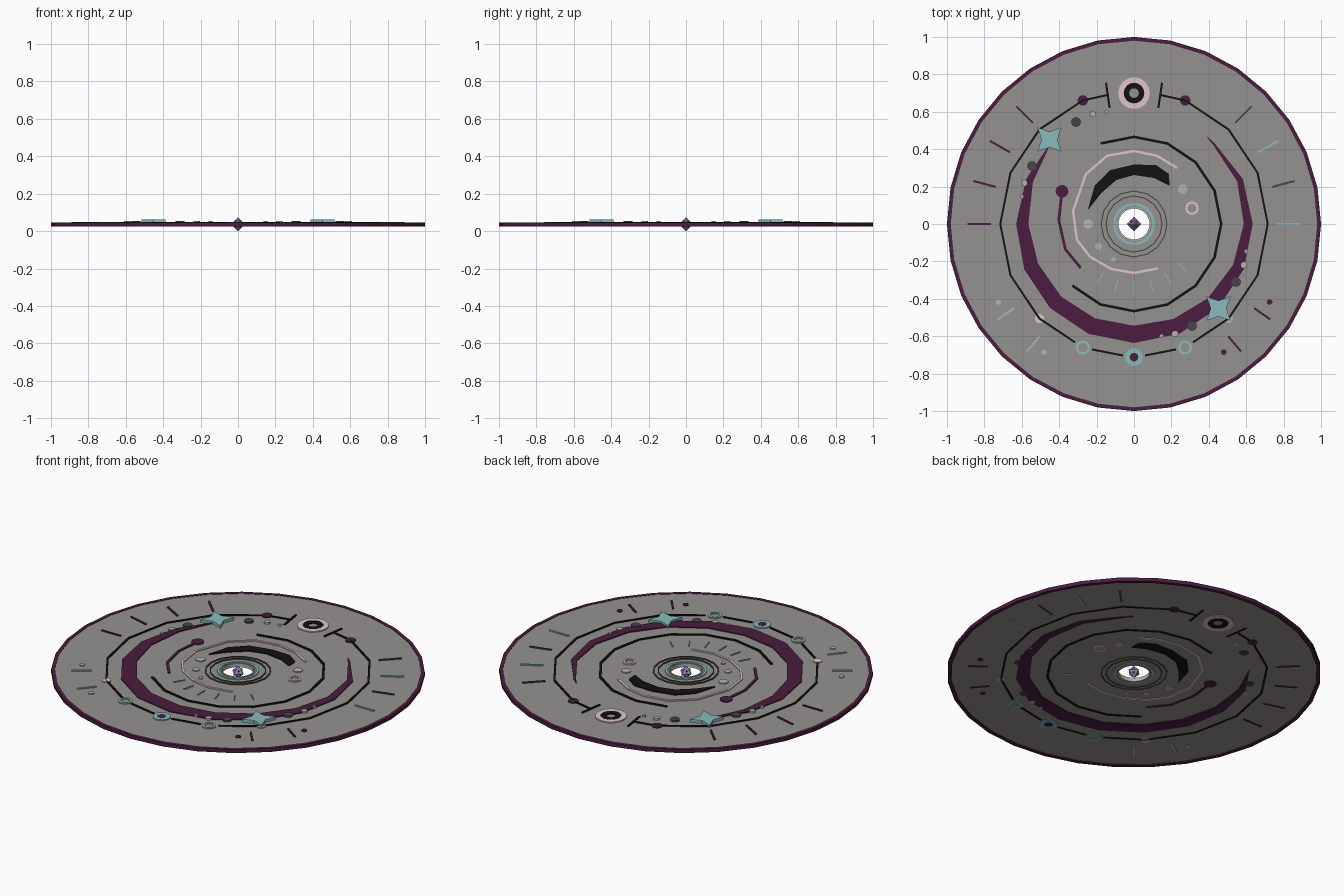
import bpy, bmesh, math
from mathutils import Vector

if "Cube" in bpy.data.objects:
    bpy.data.objects.remove(bpy.data.objects["Cube"])

COLORS = {
    "plum": (0.07, 0.012, 0.05, 1), "black": (0.006, 0.006, 0.006, 1),
    "teal": (0.25, 0.50, 0.52, 1), "pink": (0.75, 0.55, 0.63, 1),
    "light": (0.45, 0.45, 0.43, 1), "dark": (0.06, 0.06, 0.06, 1),
    "glass": (0.30, 0.29, 0.28, 1), "violet": (0.30, 0.22, 0.45, 1),
}
MATS = {}
for key, col in COLORS.items():
    MATS[key] = bpy.data.materials.new(key)
    MATS[key].diffuse_color = col

Z0, Z1 = 0.028, 0.050  # inlays pass through the plate


def finish(bm, name, mat):
    bmesh.ops.recalc_face_normals(bm, faces=bm.faces)
    me = bpy.data.meshes.new(name)
    bm.to_mesh(me)
    bm.free()
    ob = bpy.data.objects.new(name, me)
    bpy.context.collection.objects.link(ob)
    me.materials.append(MATS[mat])
    return ob


def polar(r, deg, c=(0, 0)):
    a = math.radians(deg)
    return Vector((c[0] + r * math.cos(a), c[1] + r * math.sin(a)))


def band(name, mat, outer, inner, z0=Z0, z1=Z1, closed=False):
    """Flat solid strip between two matching point lists."""
    bm = bmesh.new()
    rows = [[bm.verts.new((p[0], p[1], z)) for p, z in
             ((o, z1), (i, z1), (i, z0), (o, z0))] for o, i in zip(outer, inner)]
    n = len(rows)
    for k in range(n if closed else n - 1):
        a, b = rows[k], rows[(k + 1) % n]
        for j in range(4):
            bm.faces.new((a[j], a[(j + 1) % 4], b[(j + 1) % 4], b[j]))
    if not closed:
        bm.faces.new(rows[0])
        bm.faces.new(rows[-1])
    return finish(bm, name, mat)


def ring(name, mat, r1, r0, c=(0, 0), n=16, z0=Z0, z1=Z1):
    ang = [360 * k / n for k in range(n)]
    return band(name, mat, [polar(r1, a, c) for a in ang],
                [polar(r0, a, c) for a in ang], z0, z1, True)


def plate(name, mat, pts, z0=Z0, z1=Z1):
    bm = bmesh.new()
    f = bm.faces.new([bm.verts.new((p[0], p[1], z0)) for p in pts])
    ext = bmesh.ops.extrude_face_region(bm, geom=[f], use_keep_orig=True)
    for v in ext["geom"]:
        if isinstance(v, bmesh.types.BMVert):
            v.co.z = z1
    return finish(bm, name, mat)


def dot(name, mat, c, r, n=16, z1=Z1):
    return plate(name, mat, [polar(r, 360 * k / n, c) for k in range(n)], Z0, z1)


def line(name, mat, pts, w):
    """Constant width mitred polyline."""
    pts = [Vector(p) for p in pts]
    a, b = [], []
    for i, p in enumerate(pts):
        d = (pts[min(i + 1, len(pts) - 1)] - pts[max(i - 1, 0)]).normalized()
        s = Vector((-d.y, d.x)) * w / 2
        a.append(p + s)
        b.append(p - s)
    return band(name, mat, a, b)


# Main plate with central hole, and its rim
ring("plate", "glass", 0.985, 0.085, n=32, z0=0.031, z1=0.044)
ring("rim", "plum", 1.0, 0.98, n=32, z0=0.025, z1=0.046)

# Rings around the centre
ring("eye_ring", "teal", 0.112, 0.098, n=32)
ring("eye_inner_ring", "light", 0.09, 0.083, n=32)
ring("thin_ring_a", "dark", 0.153, 0.147)
ring("thin_ring_b", "dark", 0.179, 0.173)

# Outer sixteen-sided track, broken around its ornaments, mirrored
V = [polar(0.715, 22.5 * k) for k in range(16)]


def trim(a, b, d):
    return a + (b - a).normalized() * d


for side, sx in (("right", 1), ("left", -1)):
    m = lambda p: (p[0] * sx, p[1])
    track = [Vector((0.14, 0.69))] + [V[k] for k in (3, 2, 1, 0, 15, 14)]
    track.append(trim(V[13], V[14], 0.05))
    line("track_" + side, "black", [m(p) for p in track], 0.011)
    line("track_low_" + side, "black",
         [m(trim(V[13], V[12], 0.05)), m(trim(V[12], V[13], 0.06))], 0.011)
    line("track_end_" + side, "black", [(0.15 * sx, 0.755), (0.13 * sx, 0.62)], 0.011)
    dot("track_dot_" + side, "plum", m(V[3]), 0.028)
    ring("teal_ring_" + side, "teal", 0.038, 0.025, m(V[13]))
    col = "plum" if sx > 0 else "light"
    dot("low_dot_a_" + side, col, (0.725 * sx, -0.417), 0.015)
    dot("low_dot_b_" + side, col, (0.48 * sx, -0.685), 0.015)
    dot("track_low_dot_" + side, "light" if sx > 0 else "pink", m(V[14]), 0.025)
    # Radial marks near the rim
    cols = ["teal", "dark", "teal", "dark"] if sx > 0 else ["plum"] * 4
    for deg, c in zip((0, 15, 30, 45, -35, -50), cols + [col, col]):
        line(f"mark_{side}_{deg}", c, [m(polar(0.765 if deg > -1 else 0.785, deg)),
                                       m(polar(0.89, deg))], 0.011)

# Top and bottom medallions
ring("top_medallion", "pink", 0.085, 0.056, (0, 0.70))
ring("top_medallion_core", "black", 0.055, 0.026, (0, 0.70))
ring("bottom_medallion", "teal", 0.048, 0.024, (0, -0.712))
dot("bottom_medallion_core", "plum", (0, -0.712), 0.023)

# Large tapered crescent
ang = [50, 45, 22.5, 0, -22.5, -45, -67.5, -90, -112.5, -135, -157.5, -180, -202.5, -223]
wid = [.004, .012, .033, .048, .062, .075, .085, .092, .09, .085, .08, .065, .04, .004]
rad = [.61, .61, .63, .635, .635, .635, .635, .636, .636, .635, .635, .63, .625, .62]
band("large_crescent", "plum", [polar(r, a) for r, a in zip(rad, ang)],
     [polar(r - w, a) for r, w, a in zip(rad, wid, ang)])

# Black middle arc
line("middle_arc", "black", [polar(0.466, 112.5 - 22.5 * k) for k in range(12)], 0.014)

# Short plum arc with end dot
line("plum_arc", "plum", [(-.385, .175), (-.402, .02), (-.367, -.135), (-.285, -.235)], 0.015)
dot("plum_arc_dot", "plum", (-.385, .175), 0.034)

# Pink spiral arc
line("pink_arc", "pink", [(.23, .30), (.123, .365), (0, .39), (-.144, .365), (-.257, .267),
     (-.326, .07), (-.305, -.085), (-.235, -.175), (-.123, -.24), (0, -.262), (.128, -.237)], 0.013)
ring("pink_ring", "pink", 0.036, 0.024, (.31, .085))

# Black inner crescent
band("inner_crescent", "black",
     [(-.246, .08), (-.21, .205), (-.128, .288), (0, .318), (.118, .315), (.187, .267)],
     [(-.242, .08), (-.175, .165), (-.095, .235), (0, .262), (.11, .245), (.19, .205)])

# Grey dots around the centre
for i, (x, y, r) in enumerate([(.26, .187, .026), (-.245, 0, .026),
                               (-.19, -.12, .019), (-.11, -.19, .013)]):
    dot(f"centre_dot_{i}", "light", (x, y), r)

# Short inner teal marks
for k in range(-2, 4):
    a = -90 + 16 * k
    line(f"inner_mark_{k}", "teal", [polar(0.31, a), polar(0.375, a)], 0.005)

# Stars with trails of dots, opposite one another
for s, end in ((1, "upper"), (-1, "lower")):
    c = (-0.452 * s, 0.452 * s)
    plate("star_" + end, "teal",
          [polar((0.092, 0.042)[k % 2], 45 + 45 * k, c) for k in range(8)], 0.044, 0.061)
    for x, y, r, col in ((-.31, .545, .025, "dark"), (-.22, .588, .017, "light"),
                         (-.147, .60, .01, "light")):
        dot(f"trail_{end}_a_{r}", col, (x * s, y * s), r, z1=0.054)
        dot(f"trail_{end}_b_{r}", col, (-y * s, -x * s), r, z1=0.054)

# Floating spiky gem in the hole: two crossed tetrahedra plus an octahedron
bm = bmesh.new()
C = Vector((0, 0, 0.0375))
for s in (1, -1):
    t = [bm.verts.new(C + Vector(v) * s * 0.019)
         for v in ((1, 1, 1), (1, -1, -1), (-1, 1, -1), (-1, -1, 1))]
    for i in range(4):
        bm.faces.new([t[j] for j in range(4) if j != i])
ax = [[bm.verts.new(C + Vector([0.0375 * s if i == j else 0 for j in range(3)]))
       for s in (1, -1)] for i in range(3)]
for i in range(8):
    bm.faces.new((ax[0][i & 1], ax[1][i >> 1 & 1], ax[2][i >> 2]))
finish(bm, "gem", "violet")

for m in bpy.data.materials:
    if m.users and not m.is_grease_pencil:
        m.use_nodes = True
        m.node_tree.nodes["Principled BSDF"].inputs["Base Color"].default_value = m.diffuse_color
